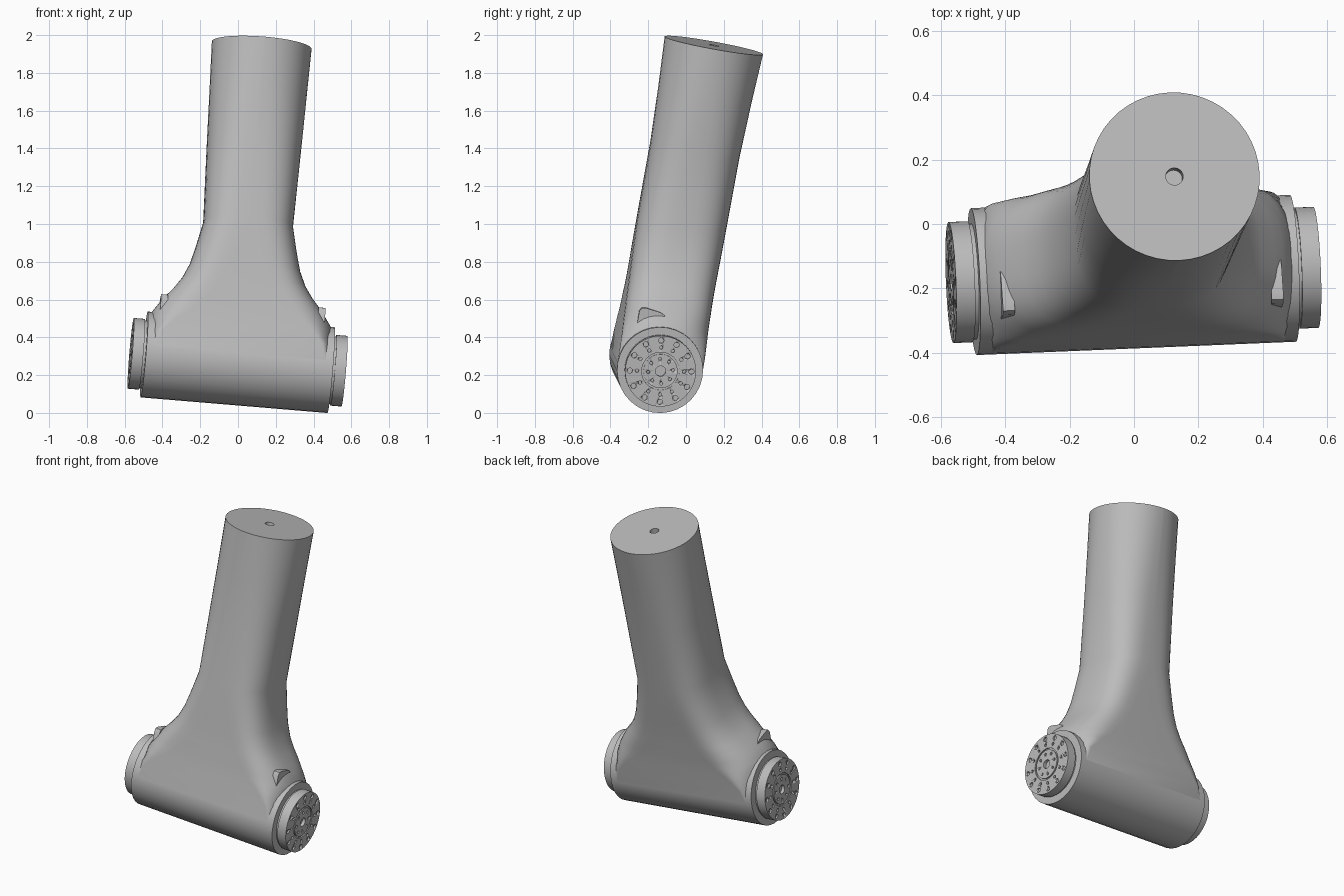
import bpy, bmesh, math
from mathutils import Matrix, Vector

cube = bpy.data.objects.get("Cube")
if cube:
    bpy.data.objects.remove(cube)

# One painted-metal colour
metal = bpy.data.materials.new("light_grey_metal")
metal.use_nodes = True
GREY = (0.5, 0.5, 0.5, 1)
metal.diffuse_color = GREY
metal.node_tree.nodes["Principled BSDF"].inputs["Base Color"].default_value = GREY

# Tilted frame: local x along the pivot tube, local z up the leg
up = Vector((0.076, 0.182, 1)).normalized()
along = Vector((1.15, 0.05, -0.085))
along = (along - up * along.dot(up)).normalized()
depth = up.cross(along)
FRAME = Matrix.Translation((-0.002, -0.158, 0.268)) @ Matrix((along, depth, up)).transposed().to_4x4()

TUBE_R, TUBE_HALF = 0.228, 0.497
DISC_R, DISC_END = 0.188, 0.568
LEG_TOP, LEG_R = 1.71, 0.265


def finish(name, bm, angle=35):
    bmesh.ops.recalc_face_normals(bm, faces=bm.faces)
    bm.transform(FRAME)
    mesh = bpy.data.meshes.new(name)
    bm.to_mesh(mesh)
    bm.free()
    mesh.materials.append(metal)
    obj = bpy.data.objects.new(name, mesh)
    bpy.context.collection.objects.link(obj)
    bpy.ops.object.select_all(action='DESELECT')
    obj.select_set(True)
    bpy.context.view_layer.objects.active = obj
    bpy.ops.object.shade_smooth_by_angle(angle=math.radians(angle))
    return obj


def loft(bm, rings):
    """Skin closed rings of equal length and cap both ends."""
    rows = [[bm.verts.new(p) for p in ring] for ring in rings]
    n = len(rows[0])
    for low, high in zip(rows, rows[1:]):
        for i in range(n):
            j = (i + 1) % n
            bm.faces.new((low[i], low[j], high[j], high[i]))
    bm.faces.new(rows[0][::-1])
    bm.faces.new(rows[-1])


def section(h, w, d, rx, e, half=24):
    """Slot-shaped section: straight front and back, squared-off elliptical ends."""
    ring = []
    for side in (1, -1):
        for k in range(half + 1):
            t = math.pi * (k / half - 0.5)
            c, s = max(math.cos(t), 0) ** (2 / e), abs(math.sin(t)) ** (2 / e)
            ring.append((side * (w - rx + rx * c), side * d * math.copysign(s, t), h))
    return ring


def turned(bm, profile, n=48):
    """Turn (x, radius) pairs about the pivot axis."""
    loft(bm, [[(x, r * math.cos(2 * math.pi * i / n), r * math.sin(2 * math.pi * i / n))
               for i in range(n)] for x, r in profile])


# Leg: flared web blending into a round shaft, with a small hole in its top
stations = [(0, 0.49, 0.227, 0.03, 2), (0.1, 0.492, 0.227, 0.07, 2.4),
            (0.18, 0.49, 0.227, 0.15, 2.4), (0.225, 0.476, 0.227, 0.2, 2.4),
            (0.27, 0.445, 0.227, 0.21, 2.5), (0.31, 0.415, 0.228, 0.215, 2.6),
            (0.36, 0.372, 0.228, 0.21, 2.7), (0.42, 0.33, 0.229, 0.205, 2.8),
            (0.5, 0.294, 0.231, 0.205, 2.9), (0.6, 0.268, 0.234, 0.21, 2.9),
            (0.74, 0.237, 0.237, 0.22, 2.9), (1.15, 0.25, 0.239, 0.245, 2.5),
            (1.45, 0.258, 0.251, 0.257, 2.2), (LEG_TOP, LEG_R, LEG_R, 0.2649, 2),
            (LEG_TOP, 0.027, 0.027, 0.0269, 2), (LEG_TOP - 0.04, 0.027, 0.027, 0.0269, 2)]
bm = bmesh.new()
loft(bm, [section(*s) for s in stations])
finish("leg_shaft", bm)

# Pivot tube across the foot
bm = bmesh.new()
turned(bm, [(-TUBE_HALF, TUBE_R), (TUBE_HALF, TUBE_R)], 32)
finish("pivot_tube", bm)

for name, s in (("left", 1), ("right", -1)):
    # End disc with a groove at its root, a ring groove and a centre hole
    bm = bmesh.new()
    turned(bm, [(s * x, r) for x, r in (
        (TUBE_HALF - 0.02, 0.18), (TUBE_HALF + 0.012, 0.18), (TUBE_HALF + 0.012, DISC_R),
        (DISC_END, DISC_R), (DISC_END, 0.1), (DISC_END - 0.008, 0.1),
        (DISC_END - 0.008, 0.09), (DISC_END, 0.09), (DISC_END, 0.027),
        (DISC_END - 0.02, 0.027))])
    disc = finish(name + "_end_disc", bm)

    # Bolt holes: count, circle radius, hole radius
    bm = bmesh.new()
    for count, circle, r in ((12, 0.163, 0.014), (12, 0.125, 0.009), (8, 0.066, 0.008)):
        for i in range(count):
            a = 2 * math.pi * (i + 0.3) / count
            place = Matrix.Translation((s * DISC_END, circle * math.cos(a), circle * math.sin(a)))
            bmesh.ops.create_cone(bm, cap_ends=True, segments=12, radius1=r, radius2=r, depth=0.02,
                                  matrix=place @ Matrix.Rotation(math.pi / 2, 4, 'Y'))
    cutter = finish(name + "_hole_cutter", bm)
    cut = disc.modifiers.new("bolt_holes", 'BOOLEAN')
    cut.operation, cut.solver, cut.object = 'DIFFERENCE', 'EXACT', cutter
    bpy.context.view_layer.objects.active = disc
    bpy.ops.object.modifier_apply(modifier=cut.name)
    bpy.data.objects.remove(cutter)

    # Lug on the shoulder of the flare
    bm = bmesh.new()
    outline = [(-0.16, 0.2), (-0.16, 0.285), (-0.15, 0.303), (-0.13, 0.307),
               (-0.05, 0.297), (-0.025, 0.285), (-0.005, 0.262), (-0.005, 0.2)]
    loft(bm, [[(s * x, y, z) for y, z in outline] for x in (0.4, 0.437)])
    finish(name + "_lug", bm)
